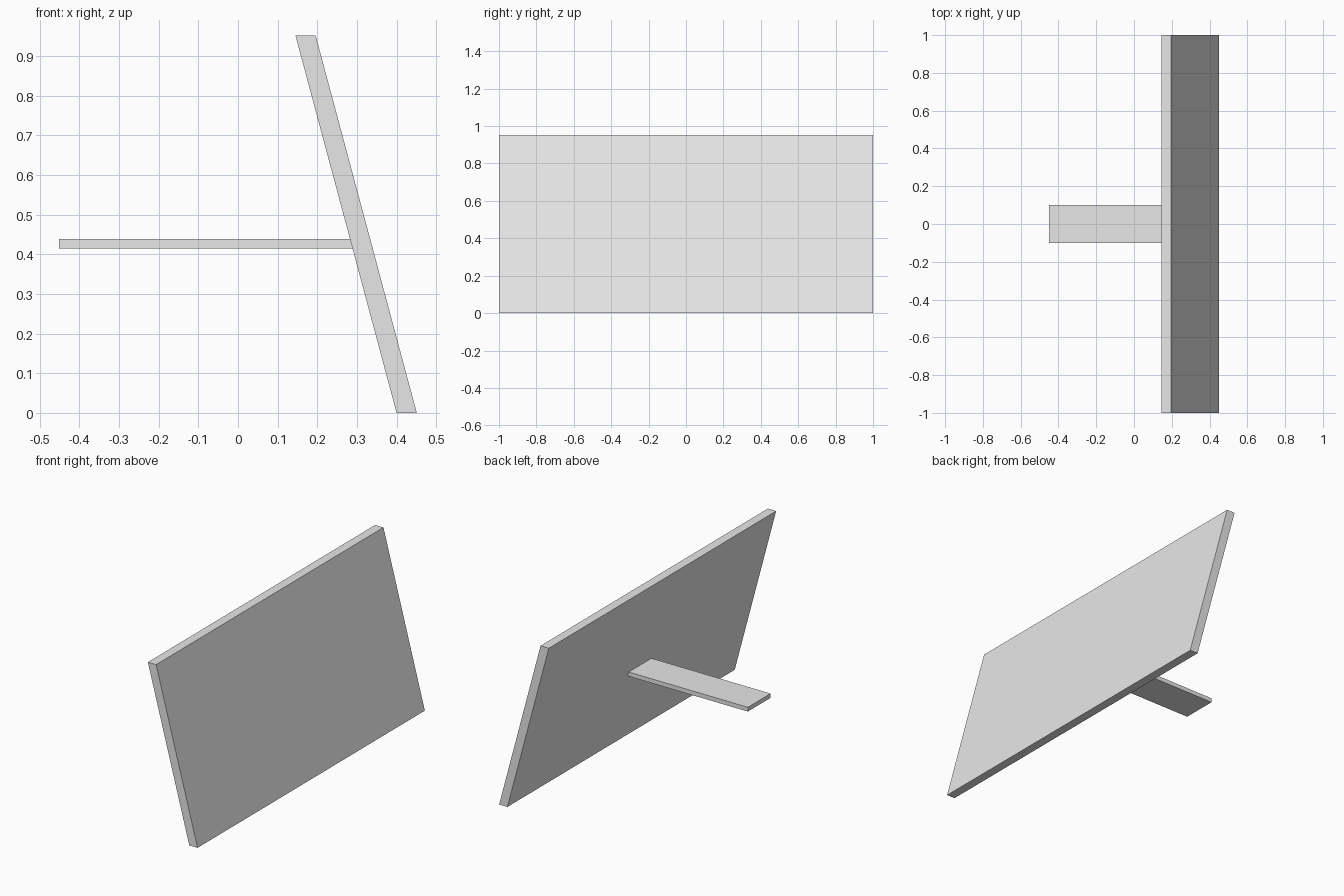
import bpy
import bmesh
import math

cube = bpy.data.objects.get("Cube")
if cube:
    bpy.data.objects.remove(cube, do_unlink=True)

# Single plain grey
grey = bpy.data.materials.new("light_grey")
grey.use_nodes = True
colour = (0.8, 0.8, 0.8, 1.0)
grey.diffuse_color = colour
grey.node_tree.nodes["Principled BSDF"].inputs["Base Color"].default_value = colour


def extrude_profile(name, profile, half_width):
    """Extrude an (x, z) outline along y, centred on y = 0."""
    bm = bmesh.new()
    face = bm.faces.new([bm.verts.new((x, -half_width, z)) for x, z in profile])
    result = bmesh.ops.extrude_face_region(bm, geom=[face])
    moved = [v for v in result["geom"] if isinstance(v, bmesh.types.BMVert)]
    bmesh.ops.translate(bm, verts=moved, vec=(0, 2 * half_width, 0))
    bmesh.ops.recalc_face_normals(bm, faces=bm.faces)
    mesh = bpy.data.meshes.new(name)
    bm.to_mesh(mesh)
    bm.free()
    mesh.materials.append(grey)
    obj = bpy.data.objects.new(name, mesh)
    bpy.context.collection.objects.link(obj)
    return obj


HEIGHT = 0.952
THICK = 0.051
OUTER_X = 0.451
SLOPE = math.tan(math.radians(15))


def inner_x(z):
    """x of the panel's arm-side surface at height z."""
    return OUTER_X - THICK - SLOPE * z


# Leaning panel with level top and bottom edges
extrude_profile("leaning_panel", [
    (inner_x(0), 0), (inner_x(0) + THICK, 0),
    (inner_x(HEIGHT) + THICK, HEIGHT), (inner_x(HEIGHT), HEIGHT)], 1.0)

# Flat support arm, its end cut to meet the sloping panel
ARM_LOW, ARM_HIGH = 0.415, 0.439
extrude_profile("support_arm", [
    (-0.451, ARM_LOW), (inner_x(ARM_LOW), ARM_LOW),
    (inner_x(ARM_HIGH), ARM_HIGH), (-0.451, ARM_HIGH)], 0.1)
